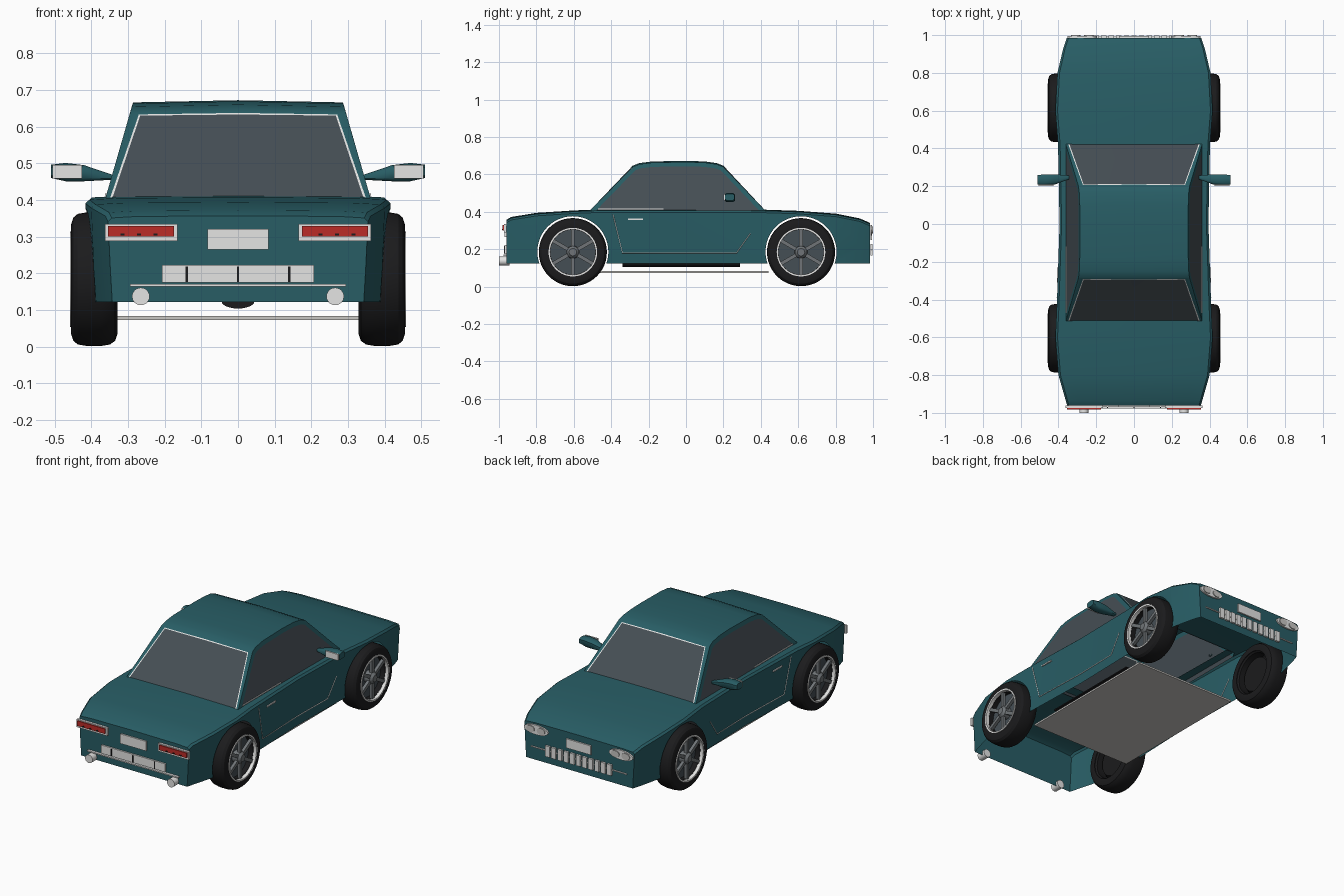
import bpy, bmesh, math
from mathutils import Matrix, Vector

if "Cube" in bpy.data.objects:
    bpy.data.objects.remove(bpy.data.objects["Cube"])


def material(name, rgb):
    m = bpy.data.materials.new(name)
    m.use_nodes = True
    m.diffuse_color = (*rgb, 1)
    m.node_tree.nodes["Principled BSDF"].inputs["Base Color"].default_value = (*rgb, 1)
    return m


TEAL = material("teal paint", (0.021, 0.11, 0.13))
GLASS = material("dark glass", (0.06, 0.077, 0.09))
WHITE = material("white trim", (0.78, 0.78, 0.77))
RED = material("red lamp", (0.5, 0.025, 0.02))
BLACK = material("black rubber", (0.011, 0.011, 0.012))
GREY = material("light grey", (0.58, 0.57, 0.55))
METAL = material("wheel metal", (0.16, 0.175, 0.185))


def finish(name, bm, *mats, angle=30):
    """Turn a bmesh into a smooth-by-angle object."""
    bmesh.ops.recalc_face_normals(bm, faces=bm.faces)
    me = bpy.data.meshes.new(name)
    bm.to_mesh(me)
    bm.free()
    for m in mats:
        me.materials.append(m)
    ob = bpy.data.objects.new(name, me)
    bpy.context.collection.objects.link(ob)
    bpy.ops.object.select_all(action='DESELECT')
    ob.select_set(True)
    bpy.context.view_layer.objects.active = ob
    if angle:
        bpy.ops.object.shade_smooth_by_angle(angle=math.radians(angle))
    return ob


def box(name, mat, x, y, z):
    """Box given by its (low, high) range on each axis."""
    bm = bmesh.new()
    spans = (x, y, z)
    centre = Vector([(a + b) / 2 for a, b in spans])
    size = Matrix.Diagonal([b - a for a, b in spans]).to_4x4()
    bmesh.ops.create_cube(bm, size=1, matrix=Matrix.Translation(centre) @ size)
    return finish(name, bm, mat, angle=0)


def lathe(name, mat, profile, matrix, closed=False, steps=40):
    """Spin (x, radius) points about the x axis."""
    bm = bmesh.new()
    vs = [bm.verts.new((x, 0, r)) for x, r in profile]
    es = [bm.edges.new(p) for p in zip(vs, vs[1:])]
    if closed:
        es.append(bm.edges.new((vs[-1], vs[0])))
    bmesh.ops.spin(bm, geom=vs + es, axis=(1, 0, 0), cent=(0, 0, 0),
                   angle=math.tau, steps=steps)
    bmesh.ops.remove_doubles(bm, verts=bm.verts, dist=0.0002)
    bm.transform(matrix)
    return finish(name, bm, mat)


def disc_y(name, mat, centre, rx, rz, y0, y1):
    """Elliptical cylinder along y."""
    m = (Matrix.Translation((centre[0], 0, centre[1])) @ Matrix.Diagonal((rx, 1, rz, 1))
         @ Matrix.Rotation(math.pi / 2, 4, 'Z'))
    # the quarter turn maps profile x straight onto y
    return lathe(name, mat, [(y0, 0), (y0, 1), (y1, 1), (y1, 0)], m, steps=24)


# Lower body: lofted stations of (y, half width, top height)
STATIONS = [(-.96, .348, .357), (-.935, .355, .372), (-.8, .393, .394), (-.6, .409, .407),
            (-.45, .402, .413), (0, .387, .413), (.42, .395, .411), (.6, .409, .405),
            (.8, .398, .39), (.93, .368, .364), (.985, .35, .34)]


def half_width(y):
    for (a, wa, _), (b, wb, _) in zip(STATIONS, STATIONS[1:]):
        if a <= y <= b:
            return wa + (wb - wa) * (y - a) / (b - a)


bm = bmesh.new()
rings = []
for y, w, zt in STATIONS:
    half = [(.985 * w, .122), (w, .21), (1.018 * w, zt - .016), (.99 * w, zt - .006), (.8 * w, zt - .002)]
    section = half + [(0, zt)] + [(-x, z) for x, z in reversed(half)]
    rings.append([bm.verts.new((x, y, z)) for x, z in section])
for a, b in zip(rings, rings[1:]):
    for i in range(len(a)):
        j = (i + 1) % len(a)
        bm.faces.new((a[i], a[j], b[j], b[i]))
bm.faces.new(rings[0])
bm.faces.new(rings[-1])
body = finish("body_shell", bm, TEAL, angle=0)

# Wheel arches are cut right across, then the shell is opened underneath
WHEELS_Y, AXLE_Z, ARCH = (-.605, .615), .186, .19
for wy in WHEELS_Y:
    cutter = lathe("arch_cutter", TEAL, [(-1, 0), (-1, ARCH), (1, ARCH), (1, 0)],
                   Matrix.Translation((0, wy, AXLE_Z)), steps=48)
    cutter.hide_render = True
    mod = body.modifiers.new("arch", 'BOOLEAN')
    mod.object = cutter
    mod.solver = 'EXACT'
    bpy.context.view_layer.objects.active = body
    bpy.ops.object.modifier_apply(modifier=mod.name)
    bpy.data.objects.remove(cutter)


def on_arch(v):
    return any(abs(math.hypot(v.co.y - wy, v.co.z - AXLE_Z) - ARCH) < .002 for wy in WHEELS_Y)


bm = bmesh.new()
bm.from_mesh(body.data)
bm.normal_update()
gone = []
for f in bm.faces:
    c = f.calc_center_median()
    under = f.normal.z < -.9 and c.z < .13
    cabin_hole = f.normal.z > .9 and abs(c.x) < .3 and -.45 < c.y < .42
    if under or cabin_hole or all(on_arch(v) for v in f.verts):
        gone.append(f)
bmesh.ops.delete(bm, geom=gone, context='FACES')
bm.to_mesh(body.data)
bm.free()
bpy.ops.object.select_all(action='DESELECT')
body.select_set(True)
bpy.context.view_layer.objects.active = body
bpy.ops.object.shade_smooth_by_angle(angle=math.radians(28))

# Cabin: one side profile swept across, with inset glass
PROFILE = [(-.52, .4), (-.285, .643), (-.25, .657), (-.18, .666), (0, .669), (.1, .666),
           (.165, .657), (.2, .643), (.43, .4)]
bm = bmesh.new()
rows = []
for y, z in PROFILE:
    x = .363 - (z - .4) * .285
    crown = .006 if z > .5 else 0
    rows.append([bm.verts.new(p) for p in ((-x, y, z - crown / 2), (0, y, z + crown / 2), (x, y, z - crown / 2))])
strips = [[bm.faces.new((a[k], a[k + 1], b[k + 1], b[k])) for k in (0, 1)] for a, b in zip(rows, rows[1:])]
sides = [bm.faces.new([r[k] for r in rows]) for k in (0, 2)]
bmesh.ops.recalc_face_normals(bm, faces=bm.faces)
for pane in (strips[0], strips[-1]):
    bmesh.ops.inset_region(bm, faces=pane, thickness=.012)
    # pillars widen towards the roof
    for v in {v for f in pane for v in f.verts}:
        if v.co.z > .5:
            v.co.x *= .945
    trim = bmesh.ops.inset_region(bm, faces=pane, thickness=.006)
    for f in trim["faces"]:
        f.material_index = 2
    for f in pane:
        f.material_index = 1
for f in sides:
    bmesh.ops.inset_region(bm, faces=[f], thickness=.024)
    f.material_index = 1
finish("cabin", bm, TEAL, GLASS, WHITE, angle=35)

# Underside
box("floor_plate", GREY, (-.33, .33), (-.46, .44), (.073, .083))
box("cabin_floor", BLACK, (-.3, .3), (-.33, .29), (.123, .13))
disc_y("drive_tunnel", BLACK, (0, .124), .045, .02, -.34, .29)

# Wheels
TYRE = [(-.062, .128), (-.064, .15), (-.058, .168), (-.044, .178), (-.02, .182),
        (.02, .182), (.044, .178), (.056, .168), (.062, .15), (.06, .128)]
for s in (-1, 1):
    for end, wy in zip(("rear", "front"), WHEELS_Y):
        label = end + ("_left" if s > 0 else "_right")
        at = Matrix.Translation((s * .393, wy, .184)) @ Matrix.Diagonal((s, 1, 1, 1))
        lathe("tyre_" + label, BLACK, TYRE, at, closed=True, steps=48)
        lathe("rim_ring_" + label, WHITE, [(.045, .121), (.065, .121), (.065, .13), (.045, .13)], at, closed=True)
        lathe("rim_barrel_" + label, BLACK, [(-.06, .13), (-.05, .12), (.045, .12), (.05, .13)], at)
        lathe("brake_disc_" + label, GLASS, [(.005, 0), (.005, .12), (.015, .12), (.015, 0)], at)
        lathe("brake_drum_" + label, BLACK, [(-.03, 0), (-.03, .1), (.004, .119), (.004, 0)], at)
        lathe("hub_" + label, METAL, [(.01, .035), (.05, .033), (.064, .02), (.064, 0)], at, steps=20)
        bm = bmesh.new()
        for k in range(6):
            spoke = Matrix.Translation((.042, 0, .075)) @ Matrix.Diagonal((.018, .02, .1, 1))
            bmesh.ops.create_cube(bm, size=1, matrix=Matrix.Rotation(k * math.tau / 6, 4, 'X') @ spoke)
        bm.transform(at)
        finish("spokes_" + label, bm, METAL, angle=0)

# Rear plates, bumper panel and trim
box("rear_number_plate", WHITE, (-.083, .083), (-.97, -.961), (.265, .321))
box("rear_bumper_panel", WHITE, (-.207, .207), (-.97, -.961), (.175, .223))
box("rear_bumper_strip", WHITE, (-.295, .295), (-.976, -.961), (.164, .171))
for x in (-.14, 0, .14):
    box("bumper_divider", BLACK, (x - .003, x + .003), (-.973, -.965), (.177, .218))

# Front plate and grille
box("front_number_plate", WHITE, (-.08, .08), (.986, .995), (.25, .303))
box("front_bumper_strip", WHITE, (-.31, .31), (.986, .992), (.194, .2))
for i in range(11):
    x = -.2 + i * .04
    box("grille_bar", WHITE, (x - .014, x + .014), (.986, .998), (.165, .228))

# Paired parts
for s in (-1, 1):
    def across(a, b):
        return tuple(sorted((s * a, s * b)))
    box("tail_lamp_housing", WHITE, across(.165, .362), (-.974, -.961), (.288, .335))
    box("tail_lamp", RED, across(.175, .354), (-.981, -.97), (.3, .329))
    for x in (.22, .265, .31):
        box("lamp_notch", BLACK, across(x, x + .01), (-.983, -.98), (.303, .309))
    flip = Matrix.Translation((s * .265, 0, .137)) @ Matrix.Rotation(math.pi / 2, 4, 'Z')
    lathe("exhaust_pipe", WHITE, [(-1, 0), (-1, .024), (-.945, .024), (-.945, 0)], flip, steps=24)
    disc_y("headlamp_housing", WHITE, (s * .275, .302), .078, .028, .986, .995)
    for x in (.24, .308):
        disc_y("headlamp_lens", GREY, (s * x, .302), .026, .019, .99, 1.0)

    # Wing mirror: a thin arm swelling into a squared pod
    bm = bmesh.new()
    loops = []
    for x, y, z, dy, dz in ((.343, .247, .462, .01, .007), (.42, .236, .473, .027, .022),
                            (.47, .234, .476, .029, .025), (.51, .234, .478, .025, .018)):
        loops.append([bm.verts.new((s * x, y + a * dy, z + b * dz))
                      for a, b in ((-1, -.6), (-.6, -1), (.6, -1), (1, -.6), (1, .6), (.6, 1), (-.6, 1), (-1, .6))])
    for a, b in zip(loops, loops[1:]):
        for i in range(8):
            j = (i + 1) % 8
            bm.faces.new((a[i], a[j], b[j], b[i]))
    bm.faces.new(loops[-1])
    finish("mirror_pod", bm, TEAL, angle=50)
    box("mirror_glass", WHITE, across(.425, .506), (.201, .209), (.459, .495))

    # Door handle, seam and window sill trim
    hw = half_width(-.27)
    box("door_handle", WHITE, across(hw, hw + .012), (-.31, -.23), (.355, .363))
    box("sill_trim", WHITE, across(.352, .362), (-.47, -.12), (.412, .417))
    seam = bpy.data.curves.new("door_seam", 'CURVE')
    seam.dimensions = '3D'
    seam.bevel_depth = .0025
    path = [(-.39, .385), (-.34, .18), (0, .18), (.27, .18), (.345, .285)]
    line = seam.splines.new('POLY')
    line.points.add(len(path) - 1)
    for p, (y, z) in zip(line.points, path):
        bulge = .997 if z < .2 else 1 + .018 * (z - .21) / .187
        p.co = (s * half_width(y) * bulge, y, z, 1)
    seam.materials.append(WHITE)
    bpy.context.collection.objects.link(bpy.data.objects.new("door_seam", seam))
